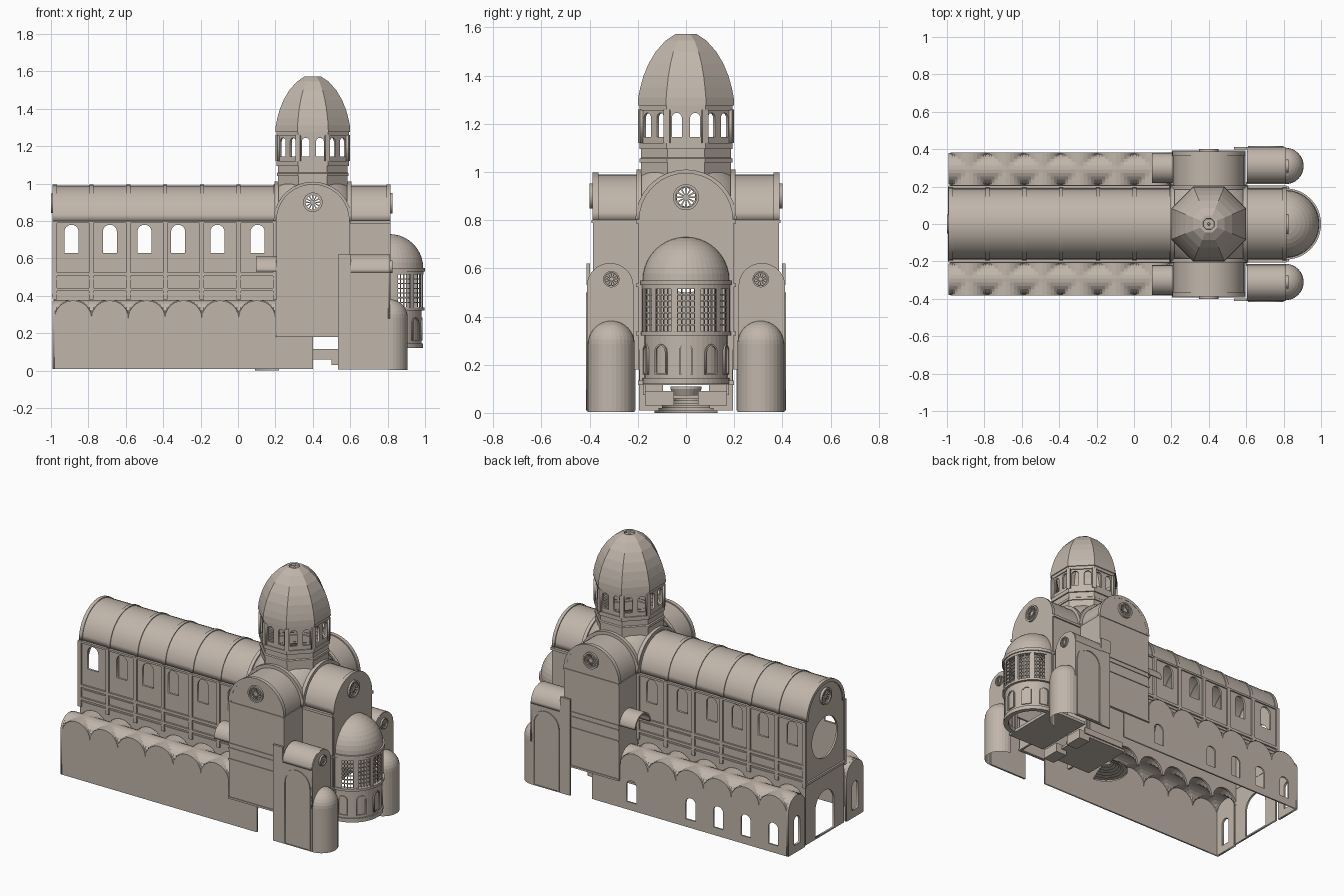
import bpy, bmesh, math
from mathutils import Matrix, Vector

if "Cube" in bpy.data.objects:
    bpy.data.objects.remove(bpy.data.objects["Cube"])

stone = bpy.data.materials.new("warm_grey_stone")
stone.diffuse_color = (0.53, 0.465, 0.405, 1)
stone.use_nodes = True
stone.node_tree.nodes["Principled BSDF"].inputs["Base Color"].default_value = stone.diffuse_color
PI = math.pi


def add(name, bm):
    bmesh.ops.remove_doubles(bm, verts=bm.verts, dist=1e-5)
    bmesh.ops.recalc_face_normals(bm, faces=bm.faces)
    me = bpy.data.meshes.new(name)
    bm.to_mesh(me)
    bm.free()
    me.materials.append(stone)
    ob = bpy.data.objects.new(name, me)
    bpy.context.collection.objects.link(ob)
    return ob


def frame(angle, origin):
    # panel plane: u horizontal, v up, normal at the given angle about z
    u = Vector((-math.sin(angle), math.cos(angle), 0))
    n = Vector((math.cos(angle), math.sin(angle), 0))
    m = Matrix((u, (0, 0, 1), n)).transposed().to_4x4()
    m.translation = origin
    return m


def FX(x): return frame(0, (x, 0, 0))             # u = y
def FY(y): return frame(-PI / 2, (0, y, 0))       # u = x


def panel(name, m, loops, thick):
    # flat slab: first loop is the outline, later loops are holes
    cu = bpy.data.curves.new(name, 'CURVE')
    cu.dimensions, cu.fill_mode, cu.extrude = '2D', 'BOTH', thick / 2
    for lp in loops:
        s = cu.splines.new('POLY')
        s.points.add(len(lp) - 1)
        for p, (a, b) in zip(s.points, lp):
            p.co = (a, b, 0, 1)
        s.use_cyclic_u = True
    tmp = bpy.data.objects.new("tmp", cu)
    bpy.context.collection.objects.link(tmp)
    dg = bpy.context.evaluated_depsgraph_get()
    me = bpy.data.meshes.new_from_object(tmp.evaluated_get(dg))
    bm = bmesh.new()
    bm.from_mesh(me)
    bm.transform(m)
    bpy.data.objects.remove(tmp)
    bpy.data.curves.remove(cu)
    bpy.data.meshes.remove(me)
    return add(name, bm)


def box(name, x0, x1, y0, y1, z0, z1):
    bm = bmesh.new()
    bmesh.ops.create_cube(bm, size=1)
    for v in bm.verts:
        v.co = ((x0 + x1) / 2 + v.co.x * (x1 - x0), (y0 + y1) / 2 + v.co.y * (y1 - y0),
                (z0 + z1) / 2 + v.co.z * (z1 - z0))
    return add(name, bm)


def arc(cx, cz, r, a0, a1, n, rz=None):
    return [(cx + r * math.cos(a0 + (a1 - a0) * i / n),
             cz + (rz or r) * math.sin(a0 + (a1 - a0) * i / n)) for i in range(n + 1)]


def circle(cx, cz, r): return arc(cx, cz, r, 0, 2 * PI, 32)[:-1]


def arch(cx, w, z0, top, n=16, rise=None):
    rise = rise or w / 2
    return [(cx - w / 2, z0), (cx + w / 2, z0)] + arc(cx, top - rise, w / 2, 0, PI, n, rise)


def vault(name, m, c, z, r, length, t=0.012):
    return panel(name, m, [arc(c, z, r, 0, PI, 18) + arc(c, z, r - t, PI, 0, 18)], length)


def lathe(name, prof, c, a0, a1, n, closed=False):
    bm = bmesh.new()
    rows = []
    for i in range(n + 1):
        a = math.radians(a0 + (a1 - a0) * i / n)
        rows.append([bm.verts.new((c[0] + r * math.cos(a), c[1] + r * math.sin(a), z)) for r, z in prof])
    k = len(prof)
    for p, q in zip(rows, rows[1:]):
        for j in range(k if closed else k - 1):
            bm.faces.new((p[j], q[j], q[(j + 1) % k], p[(j + 1) % k]))
    return add(name, bm)


def band(name, r, t, z0, z1, c, a0, a1, n):
    return lathe(name, [(r, z0), (r, z1), (r - t, z1), (r - t, z0)], c, a0, a1, n, True)


def rose(name, m, cx, cz, r, thick=0.03):
    # wheel window: disc with wedge holes and an outer ring
    holes = []
    for i in range(12):
        a, b = 2 * PI * i / 12 + .1, 2 * PI * (i + 1) / 12 - .1
        holes.append(arc(cx, cz, r * .74, a, b, 3) + arc(cx, cz, r * .25, b - .06, a + .06, 2))
    panel(name, m, [circle(cx, cz, r * .85)] + holes, thick * .4)
    panel(name + "_ring", m, [circle(cx, cz, r), circle(cx, cz, r * .8)], thick)


BAYS = [-.98 + i * 1.18 / 6 for i in range(7)]
BW = 1.18 / 6
WINDOWS = [-.89, -.685, -.5, -.32, -.11, .105]

# nave vault, ribs and facade
vault("nave_vault", FX(-.385), 0, .8, .19, 1.19)
for x in BAYS:
    vault("nave_rib", FX(x), 0, .8, .195, .022, .02)
panel("facade", FX(-.978), [arch(0, .39, .01, .99), arch(0, .19, .02, .29),
      circle(0, .63, .13), circle(0, .895, .04)], .012)
rose("facade_rose", FX(-.985), 0, .895, .052)
box("facade_ledge", -.995, -.97, -.2, .2, .395, .41)

for s in (-1, 1):
    # clerestory wall with arches to the aisle below
    low = [(-.98, .28)]
    for b in BAYS[:-1]:
        low += arc(b + BW / 2, .28, BW / 2 - .008, PI, 0, 12, .09)
    outline = low + [(.2, .28), (.2, .8), (-.98, .8)]
    panel("clerestory_wall", FY(s * .19), [outline] + [arch(x, .075, .63, .78) for x in WINDOWS], .014)
    for x in BAYS:
        box("pilaster", x - .012, x + .012, s * .19, s * .207, .38, .8)
    for z, h, d in ((.795, .012, .206), (.515, .018, .208), (.49, .008, .203), (.435, .016, .208), (.41, .008, .203)):
        box("string_course", -.985, .2, s * .19, s * d, z - h / 2, z + h / 2)
    # aisle outer wall with scalloped top; only the back one has windows
    top = [(.4, .01), (.4, .18), (.2, .18)]
    for b in BAYS[-2::-1]:
        top += arc(b + BW / 2, .28, BW / 2, 0, PI, 14, .095)
    holes = [arch(x, .07, .06, .2) for x in (-.885, -.69, -.495, -.3, .12)] if s > 0 else []
    panel("aisle_wall", FY(s * .376), [[(-.98, .01)] + top] + holes, .01)
    panel("aisle_front", FX(-.985), [arch(s * .295, .17, .01, .375), arch(s * .295, .06, .06, .24)], .014)
    # aisle groin vaults
    bm = bmesh.new()
    N = 14
    for b in BAYS[:-1]:
        g = []
        for i in range(N + 1):
            u = -math.cos(PI * i / N)
            row = []
            for j in range(N + 1):
                v = -math.cos(PI * j / N)
                h = math.sqrt(max(0, 1 - min(abs(u), abs(v)) ** 2))
                row.append(bm.verts.new((b + BW / 2 * (1 + u), s * (.292 + .088 * v), .28 + .098 * h)))
            g.append(row)
        for i in range(N):
            for j in range(N):
                bm.faces.new((g[i][j], g[i + 1][j], g[i + 1][j + 1], g[i][j + 1]))
    add("aisle_vault", bm)
    vault("side_stub_vault", FX(.153), s * .3, .53, .08, .115, .01)

    # transept arm
    vault("transept_vault", FY(s * .28), .4, .8, .19, .19)
    panel("transept_end", FY(s * .38), [arch(.4, .385, .18, .993), circle(.4, .9, .04)], .014)
    rose("transept_rose", FY(s * .388), .4, .9, .052, .024)
    vault("transept_arch_trim", FY(s * .376), .4, .8, .197, .024, .02)
    for x in (.212, .588):
        box("transept_side_wall", x - .007, x + .007, s * .195, s * .385, .18, .8)
    for z in (.795, .53, .5, .43, .185):
        box("transept_course", .204, .596, s * .38, s * .392, z - .006, z + .006)

    # choir side wall
    box("choir_wall", .59, .81, s * .185, s * .198, .26, .8)
    for z in (.795, .53, .33):
        box("choir_course", .6, .815, s * .19, s * .207, z - .008, z + .008)

    # side chapel with small round apse
    vault("chapel_vault", FX(.707), s * .315, .525, .097, .205)
    panel("chapel_end", FX(.808), [arch(s * .315, .19, .28, .62), circle(s * .31, .555, .026)], .012)
    rose("chapel_rose", FX(.814), s * .31, .555, .034, .022)
    box("chapel_outer_wall", .535, .812, s * .398, s * .41, .005, .53)
    box("chapel_buttress", .535, .605, s * .398, s * .412, .53, .62)
    panel("chapel_blind_arch", FY(s * .411), [arch(.705, .19, .01, .5), arch(.705, .165, .012, .487)], .01)
    box("chapel_inner_wall", .6, .81, s * .215, s * .225, .3, .53)
    c = (.81, s * .31)
    lathe("chapel_apse", [(.097, .003), (.097, .285)] + arc(0, .285, .097, 0, PI / 2, 8), c, -90, 90, 16)

# choir vault and end wall
vault("choir_vault", FX(.7), 0, .8, .19, .22)
panel("choir_end", FX(.808), [arch(0, .385, .13, .992), arch(0, .32, .135, .69), circle(0, .895, .04)], .014)
rose("choir_rose", FX(.815), 0, .895, .054, .024)
vault("choir_rib", FX(.805), 0, .8, .196, .02, .02)

# main apse
C = (.81, 0)
lathe("apse_lower_wall", [(.172, .13), (.172, .33)], C, -90, 90, 24)
for r, z0, z1 in ((.18, .12, .145), (.188, .322, .337), (.183, .515, .53), (.19, .53, .55)):
    band("apse_band", r, .03, z0, z1, C, -90, 90, 24)
lathe("apse_dome", arc(0, .55, .18, 0, PI / 2, 10), C, -90, 90, 24)
for a in (0, 37, -37, 74, -74):
    t = math.radians(a)
    m = frame(t, (.81 + .172 * math.cos(t), .172 * math.sin(t), 0))
    panel("apse_blind_arch", m, [arch(0, .06, .16, .285), arch(0, .046, .165, .278)], .01)
for a in (0, 32, -32, 64, -64):
    for k in range(5):
        b = a - 12 + k * 6
        band("apse_mullion", .176, .008, .34, .515, C, b - .7, b + .7, 1)
    for k in range(1, 7):
        z = .34 + k * .025
        band("apse_glazing_bar", .176, .006, z - .003, z + .003, C, a - 12, a + 12, 3)
for a0, a1 in ((-90, -76), (-52, -44), (-20, -12), (12, 20), (44, 52), (76, 90)):
    band("apse_pier", .182, .014, .335, .52, C, a0, a1, 2)

# crossing pendentives and arches
D = (.4, 0)
bm = bmesh.new()
rows = []
for i in range(65):
    a = 2 * PI * i / 64
    rm = .192 / max(abs(math.cos(a)), abs(math.sin(a)))
    row = []
    for k in range(9):
        r = rm + (.188 - rm) * k / 8
        row.append(bm.verts.new((.4 + r * math.cos(a), r * math.sin(a), .8 + math.sqrt(max(0, .2725 ** 2 - r * r)))))
    rows.append(row)
for p, q in zip(rows, rows[1:]):
    for k in range(8):
        bm.faces.new((p[k], q[k], q[k + 1], p[k + 1]))
add("pendentives", bm)
for s in (-1, 1):
    vault("crossing_arch", FX(.4 + s * .195), 0, .8, .21, .022, .03)
    vault("crossing_arch", FY(s * .195), .4, .8, .21, .022, .03)

# octagonal drum
K = 1 / math.cos(PI / 8)
def octo(name, prof, closed=False):
    return lathe(name, [(r * K, z) for r, z in prof], D, 22.5, 382.5, 8, closed)
octo("drum_base", [(.186, .985), (.186, 1.04), (.192, 1.04), (.192, 1.055), (.186, 1.06), (.186, 1.1)])
for r, z0, z1 in ((.194, 1.095, 1.12), (.194, 1.255, 1.28)):
    octo("drum_cornice", [(r, z0), (r, z1), (r - .03, z1), (r - .03, z0)], True)
for i in range(8):
    t = i * PI / 4
    m = frame(t, (.4 + .182 * math.cos(t), .182 * math.sin(t), 0))
    panel("drum_window_wall", m, [[(-.076, 1.11), (.076, 1.11), (.076, 1.265), (-.076, 1.265)],
          arch(-.038, .042, 1.145, 1.245, 10), arch(.038, .042, 1.145, 1.245, 10)], .012)
    t += PI / 8
    m = frame(t, (.4 + .202 * math.cos(t), .202 * math.sin(t), 0))
    panel("drum_pilaster", m, [[(-.013, 1.12), (.013, 1.12), (.013, 1.26), (-.013, 1.26)]], .018)

# pointed dome
octo("dome", [(.18, 1.275), (.2, 1.275), (.198, 1.31), (.19, 1.35), (.176, 1.4), (.155, 1.45), (.125, 1.5),
              (.085, 1.545), (.045, 1.572), (.03, 1.572), (.028, 1.56), (.008, 1.56), (.0, 1.568)])

# raised choir floor and semicircular stairs seen from below
box("choir_floor", .56, .83, -.2, .2, .115, .135)
box("platform", .22, .54, -.17, .17, .06, .075)
for s in (-1, 1):
    box("platform_plinth", .5, .58, s * .05, s * .17, .03, .09)
    box("choir_screen", .24, .54, s * .165, s * .178, .075, .115)
for i in range(6):
    r = .13 - i * .015
    lathe("stair_step", [(r, i * .01), (r, i * .01 + .01), (r - .03, i * .01 + .01)], (.22, 0), 90, 270, 20)
lathe("altar_base", [(.0, .06), (.05, .07), (.065, .1), (.065, .11), (0, .11)], (.46, 0), 0, 360, 24)
